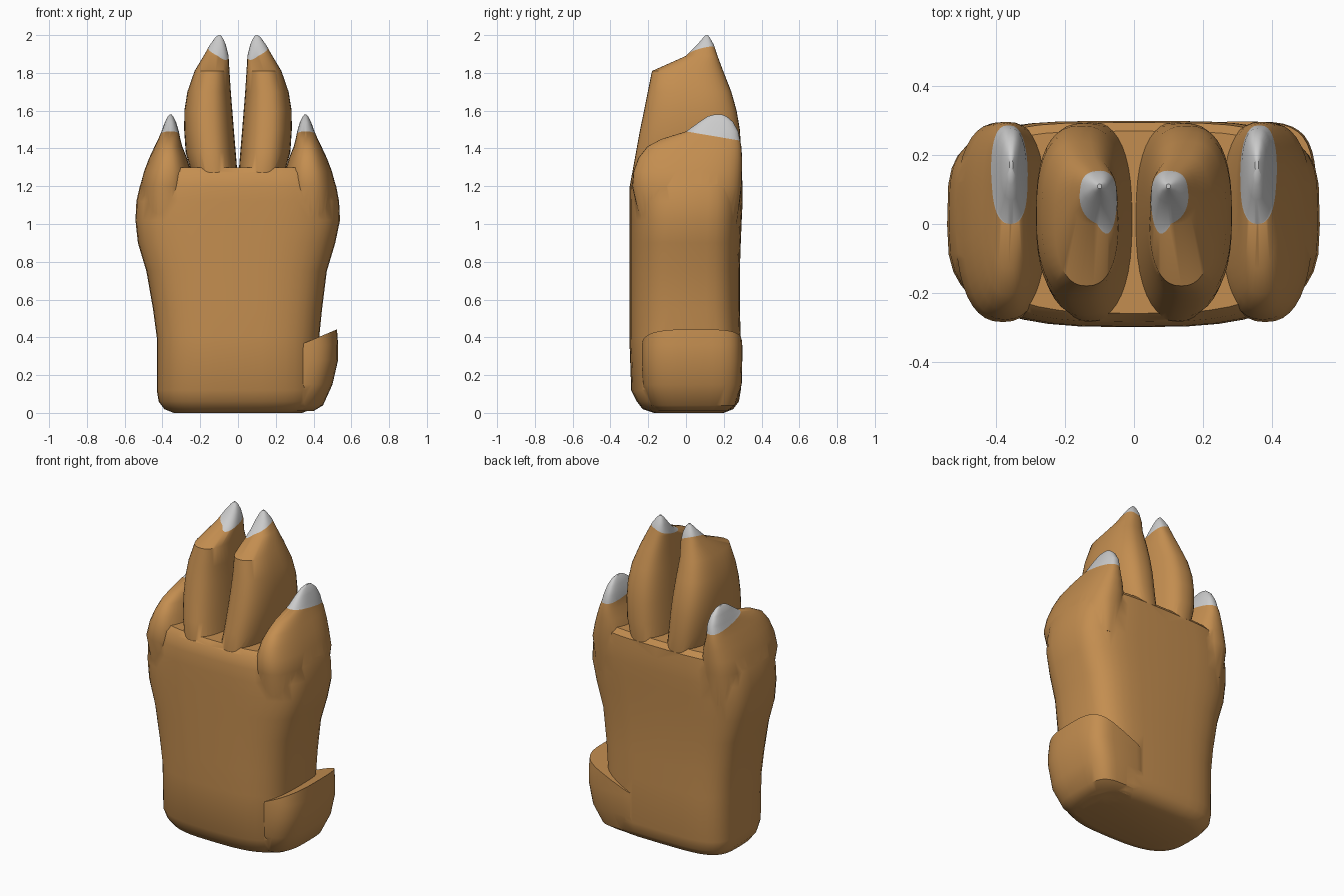
import bpy, bmesh, math
from mathutils import Vector

if "Cube" in bpy.data.objects:
    bpy.data.objects.remove(bpy.data.objects["Cube"])

fur = bpy.data.materials.new("fur")
fur.diffuse_color = (0.55, 0.27, 0.08, 1)
fur.use_nodes = True
fur.node_tree.nodes["Principled BSDF"].inputs["Base Color"].default_value = fur.diffuse_color


def ring(x0, x1, y0, y1, front_n, back_n, count=40):
    """Rounded-rectangle outline, squarer towards the back."""
    cx, cy, rx, ry = (x0 + x1) / 2, (y0 + y1) / 2, (x1 - x0) / 2, (y1 - y0) / 2
    pts = []
    for i in range(count):
        a = 2 * math.pi * i / count
        c, s = math.cos(a), math.sin(a)
        n = back_n if s > 0 else front_n
        pts.append((cx + rx * math.copysign(abs(c) ** (2 / n), c),
                    cy + ry * math.copysign(abs(s) ** (2 / n), s)))
    return pts


def loft(name, rows, side=1, n=(3, 3), cut=None, keep_above=False, mat=None):
    """Stack rings given as (z, x0, x1, y0, y1); optionally slice by a plane."""
    bm = bmesh.new()
    loops = [[bm.verts.new((side * x, y, z)) for x, y in ring(*r, *n)]
             for z, *r in rows]
    for a, b in zip(loops, loops[1:]):
        for i in range(len(a)):
            j = (i + 1) % len(a)
            bm.faces.new((a[i], a[j], b[j], b[i]))
    bm.faces.new(loops[0])
    bm.faces.new(loops[-1])
    if cut:
        (px, py, pz), (sx, sy) = cut          # plane z = pz + sx*dx + sy*dy
        bmesh.ops.bisect_plane(
            bm, geom=bm.verts[:] + bm.edges[:] + bm.faces[:],
            plane_co=(side * px, py, pz), plane_no=Vector((-side * sx, -sy, 1)).normalized(),
            clear_outer=not keep_above, clear_inner=keep_above)
        bmesh.ops.holes_fill(bm, edges=[e for e in bm.edges if e.is_boundary], sides=0)
    bmesh.ops.recalc_face_normals(bm, faces=bm.faces)
    me = bpy.data.meshes.new(name)
    bm.to_mesh(me)
    bm.free()
    ob = bpy.data.objects.new(name, me)
    bpy.context.collection.objects.link(ob)
    if mat:
        me.materials.append(mat)
    return ob


# palm
palm = loft("paw", [
    (0.00, -0.34, 0.34, -0.17, 0.20),
    (0.02, -0.39, 0.39, -0.23, 0.25),
    (0.06, -0.42, 0.42, -0.26, 0.28),
    (0.12, -0.43, 0.43, -0.29, 0.29),
    (0.40, -0.43, 0.43, -0.30, 0.29),
    (0.55, -0.45, 0.445, -0.30, 0.285),
    (0.75, -0.485, 0.47, -0.30, 0.285),
    (0.90, -0.53, 0.515, -0.30, 0.29),
    (1.02, -0.543, 0.54, -0.30, 0.295),
    (1.12, -0.538, 0.535, -0.30, 0.30),
    (1.20, -0.52, 0.52, -0.298, 0.30),
    (1.27, -0.495, 0.495, -0.285, 0.295),
    (1.30, -0.47, 0.47, -0.26, 0.27)], n=(3, 4), mat=fur)

# thumb stub with a sloping top
parts = [loft("thumb", [
    (0.01, 0.10, 0.40, -0.15, 0.22),
    (0.04, 0.10, 0.45, -0.19, 0.26),
    (0.15, 0.10, 0.50, -0.23, 0.295),
    (0.28, 0.10, 0.53, -0.235, 0.298),
    (0.36, 0.10, 0.53, -0.235, 0.298),
    (0.50, 0.10, 0.52, -0.22, 0.29)], n=(3, 4), mat=fur,
    cut=((0.40, 0, 0.39), (0.42, 0)))]

inner_rows = [
    (1.00, 0.004, 0.25, -0.27, 0.27),
    (1.28, 0.004, 0.25, -0.283, 0.295),
    (1.38, 0.012, 0.277, -0.265, 0.293),
    (1.50, 0.022, 0.285, -0.243, 0.285),
    (1.60, 0.03, 0.284, -0.222, 0.268),
    (1.70, 0.038, 0.268, -0.202, 0.24),
    (1.81, 0.045, 0.23, -0.18, 0.197),
    (1.89, 0.05, 0.182, 0.00, 0.167),
    (1.95, 0.065, 0.148, 0.06, 0.147),
    (1.985, 0.08, 0.122, 0.09, 0.127),
    (2.00, 0.094, 0.106, 0.103, 0.116)]
outer_rows = [
    (1.00, 0.25, 0.50, -0.24, 0.27),
    (1.20, 0.245, 0.518, -0.285, 0.295),
    (1.28, 0.25, 0.497, -0.278, 0.297),
    (1.35, 0.27, 0.47, -0.252, 0.297),
    (1.41, 0.295, 0.442, -0.205, 0.293),
    (1.45, 0.305, 0.422, -0.13, 0.285),
    (1.49, 0.313, 0.405, 0.00, 0.277),
    (1.54, 0.328, 0.387, 0.07, 0.25),
    (1.57, 0.343, 0.372, 0.115, 0.215),
    (1.58, 0.352, 0.362, 0.15, 0.19)]

# toes and their grey claws, mirrored left and right
for side, word in ((1, "right"), (-1, "left")):
    for kind, rows, cut in (
            ("inner", inner_rows, ((0.12, 0.0, 1.895), (0.4, 0.25))),
            ("outer", outer_rows, ((0.35, 0.03, 1.485), (0, -0.17)))):
        n = (2.4, 2.6)
        parts.append(loft(f"{kind}_toe_{word}", rows, side, n, cut, mat=fur))
        claw = loft(f"{kind}_claw_{word}", rows, side, n, cut, keep_above=True)
        bpy.ops.object.select_all(action='DESELECT')
        claw.select_set(True)
        bpy.context.view_layer.objects.active = claw
        bpy.ops.object.shade_smooth_by_angle(angle=math.radians(40))

# merge toes and thumb into the palm
bpy.ops.object.select_all(action='DESELECT')
palm.select_set(True)
bpy.context.view_layer.objects.active = palm
for part in parts:
    mod = palm.modifiers.new("union", 'BOOLEAN')
    mod.operation = 'UNION'
    mod.solver = 'EXACT'
    mod.object = part
    bpy.ops.object.modifier_apply(modifier=mod.name)
    bpy.data.objects.remove(part)
bpy.ops.object.shade_smooth_by_angle(angle=math.radians(35))
